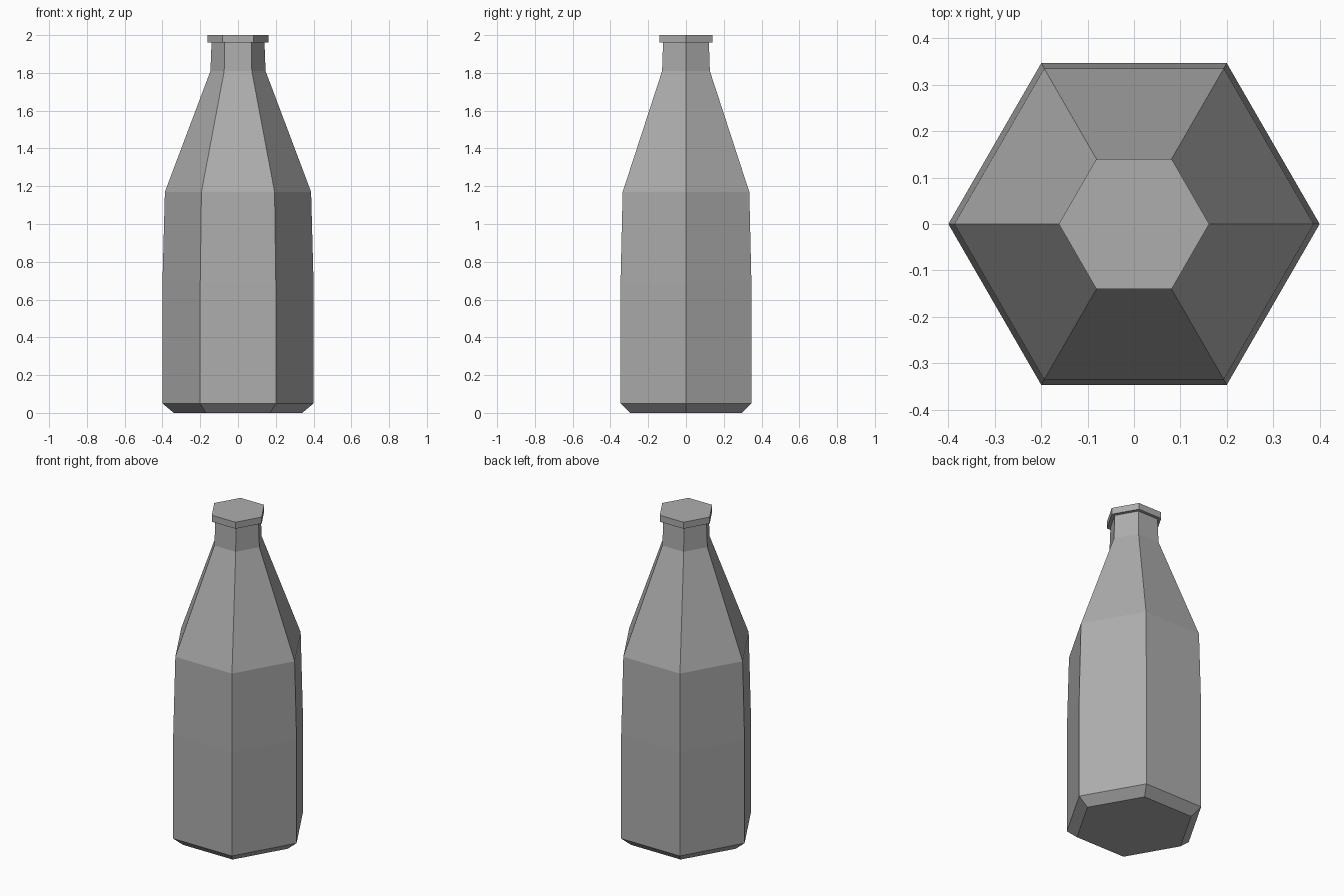
import bpy
import bmesh
from math import cos, sin, tau

default_cube = bpy.data.objects.get("Cube")
if default_cube:
    bpy.data.objects.remove(default_cube, do_unlink=True)

SIDES = 6


def make_material(name, color):
    mat = bpy.data.materials.new(name)
    mat.use_nodes = True
    mat.diffuse_color = color
    mat.node_tree.nodes["Principled BSDF"].inputs["Base Color"].default_value = color
    return mat


def make_prism(name, profile, material):
    """Stack hexagonal rings from (radius, height) pairs and close both ends."""
    bm = bmesh.new()
    rings = [[bm.verts.new((r * cos(tau * i / SIDES), r * sin(tau * i / SIDES), z))
              for i in range(SIDES)] for r, z in profile]
    for low, high in zip(rings, rings[1:]):
        for i in range(SIDES):
            j = (i + 1) % SIDES
            bm.faces.new((low[i], low[j], high[j], high[i]))
    bm.faces.new(rings[0][::-1])
    bm.faces.new(rings[-1])
    mesh = bpy.data.meshes.new(name)
    bm.to_mesh(mesh)
    bm.free()
    mesh.materials.append(material)
    obj = bpy.data.objects.new(name, mesh)
    bpy.context.collection.objects.link(obj)
    return obj


grey = make_material("mid grey", (0.42, 0.42, 0.42, 1))

# Bottle: chamfered base, straight wall, slight taper, shoulder, neck
make_prism("bottle_body", [(0.34, 0), (0.4, 0.05), (0.4, 0.69), (0.387, 1.17),
                           (0.146, 1.81), (0.14, 1.965)], grey)

# Cap: overhanging disc on the neck
make_prism("bottle_cap", [(0.162, 1.96), (0.162, 2)], grey)
